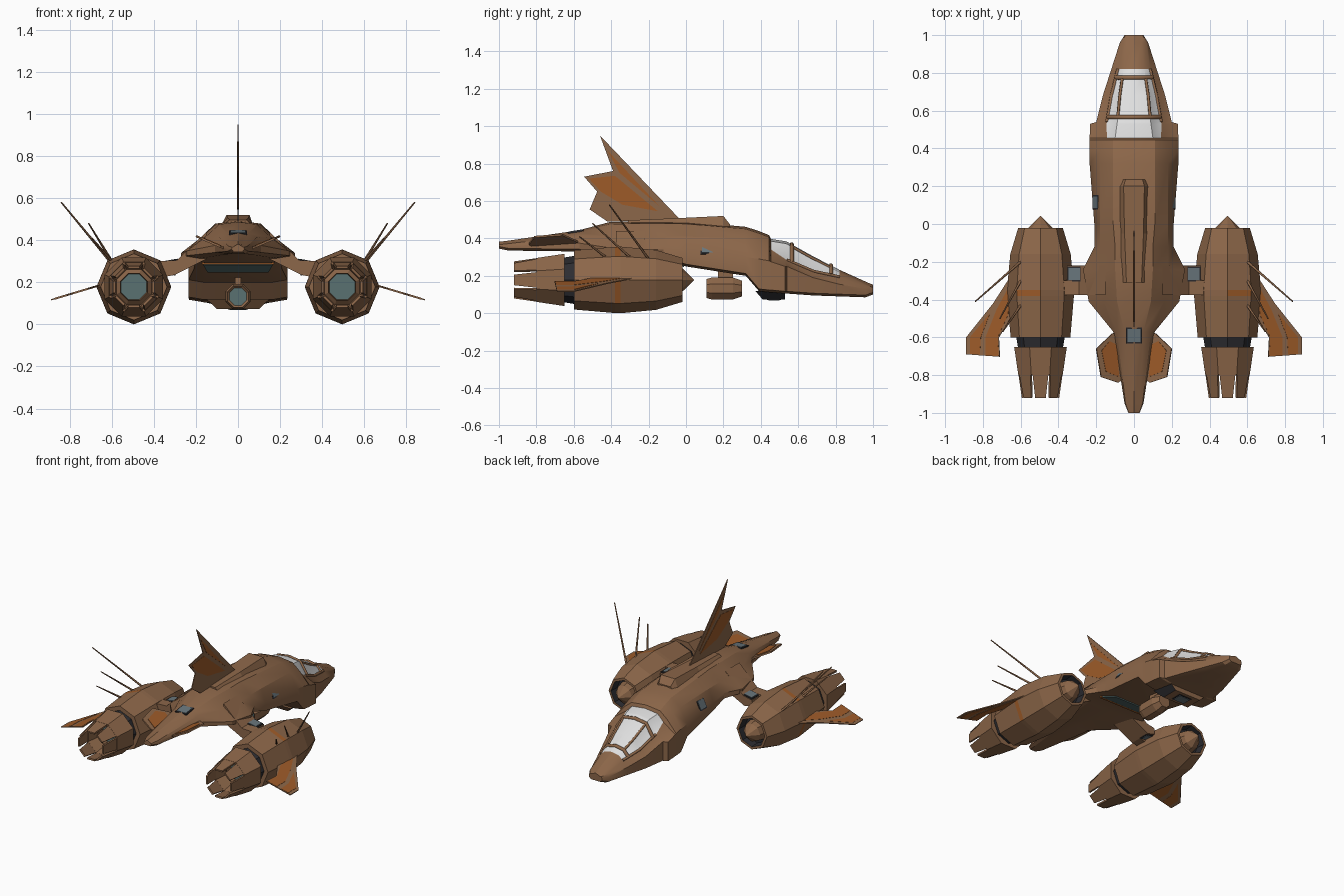
import bpy, bmesh, math
from mathutils import Vector, Matrix

if "Cube" in bpy.data.objects:
    bpy.data.objects.remove(bpy.data.objects["Cube"])

def material(name, r, g, b):
    m = bpy.data.materials.new(name)
    m.diffuse_color = (r, g, b, 1)
    m.use_nodes = True
    m.node_tree.nodes["Principled BSDF"].inputs["Base Color"].default_value = m.diffuse_color
    return m

BROWN = material("hull brown", .265, .135, .067)
ORANGE = material("faded orange", .34, .105, .022)
GLASS = material("canopy white", .74, .74, .74)
SLATE = material("window slate", .14, .18, .20)
TEAL = material("exhaust teal", .10, .165, .165)
DARK = material("dark metal", .025, .025, .03)

def build(name, verts, faces, mats, index=None, smooth=False):
    """Mesh object from vertices and faces, with outward normals."""
    me = bpy.data.meshes.new(name)
    me.from_pydata([tuple(v) for v in verts], [], faces)
    for m in mats:
        me.materials.append(m)
    if index:
        for p, i in zip(me.polygons, index):
            p.material_index = i
    bm = bmesh.new()
    bm.from_mesh(me)
    bmesh.ops.remove_doubles(bm, verts=bm.verts, dist=1e-5)
    bmesh.ops.recalc_face_normals(bm, faces=bm.faces)
    bm.to_mesh(me)
    bm.free()
    ob = bpy.data.objects.new(name, me)
    bpy.context.collection.objects.link(ob)
    if smooth:
        bpy.context.view_layer.objects.active = ob
        ob.select_set(True)
        bpy.ops.object.shade_smooth_by_angle(angle=math.radians(25))
        ob.select_set(False)
    return ob

def loft(name, rings, mats=(BROWN,), rule=None, caps=True, smooth=False):
    """Skin closed rings of equal size; rule(i, j) picks the material."""
    n = len(rings[0])
    faces, idx = [], []
    for i in range(len(rings) - 1):
        for j in range(n):
            k = (j + 1) % n
            faces.append((i*n + j, i*n + k, (i+1)*n + k, (i+1)*n + j))
            idx.append(rule(i, j) if rule else 0)
    if caps:
        last = (len(rings) - 1) * n
        faces += [tuple(range(n)), tuple(range(last, last + n))]
        idx += [0, 0]
    return build(name, [v for r in rings for v in r], faces, mats, idx, smooth)

def plate(name, pts, thick, mat):
    """Flat polygon thickened evenly about its plane."""
    pts = [Vector(p) for p in pts]
    nrm = (pts[1] - pts[0]).cross(pts[2] - pts[0]).normalized() * thick / 2
    return loft(name, [[p - nrm for p in pts], [p + nrm for p in pts]], (mat,))

def box(name, loc, size, mat, rot=(0, 0, 0)):
    bm = bmesh.new()
    bmesh.ops.create_cube(bm, size=1)
    bmesh.ops.scale(bm, vec=size, verts=bm.verts)
    me = bpy.data.meshes.new(name)
    bm.to_mesh(me)
    bm.free()
    me.materials.append(mat)
    ob = bpy.data.objects.new(name, me)
    ob.location, ob.rotation_euler = loc, rot
    bpy.context.collection.objects.link(ob)

def window(name, loc, size, rot):
    """Slate pane in a slightly larger dark frame; the thin axis is the smallest."""
    thin = min(size)
    box(name + "_frame", loc, [d if d == thin else d + .016 for d in size], DARK, rot)
    box(name, loc, [d + .005 if d == thin else d for d in size], SLATE, rot)

def lathe(name, cx, cz, prof, phase, mats=(BROWN,), rule=None):
    """Eight-sided body around a lengthwise axis from (y, radius) points."""
    a = [phase + math.tau * k / 8 for k in range(8)]
    rings = [[(cx + r*math.cos(t), y, cz + r*math.sin(t)) for t in a] for y, r in prof]
    return loft(name, rings, mats, rule, caps=False)

def rod(name, pts, r, tip=None):
    cu = bpy.data.curves.new(name, 'CURVE')
    cu.dimensions, cu.bevel_depth, cu.bevel_resolution = '3D', r, 1
    cu.use_fill_caps = True
    sp = cu.splines.new('POLY')
    sp.points.add(len(pts) - 1)
    for p, c in zip(sp.points, pts):
        p.co = (*c, 1)
    if tip is not None:
        sp.points[-1].radius = tip
    cu.materials.append(BROWN)
    bpy.context.collection.objects.link(bpy.data.objects.new(name, cu))

# Fuselage stations: y, belly z, half width, side top z, shoulder x, z, roof x, z
ST = [(1, .10, .05, .125, .045, .138, .03, .14),
      (.96, .085, .075, .13, .065, .15, .04, .157),
      (.82, .09, .12, .155, .085, .195, .055, .22),
      (.68, .095, .165, .19, .118, .225, .075, .292),
      (.54, .105, .20, .25, .143, .285, .088, .37),
      (.53, .105, .232, .25, .146, .29, .09, .373),
      (.455, .112, .235, .275, .143, .34, .10, .385),
      (.445, .112, .235, .28, .165, .36, .11, .405),
      (.39, .118, .235, .29, .175, .382, .11, .427),
      (.32, .20, .235, .30, .18, .40, .11, .45),
      (.0, .25, .21, .32, .18, .41, .11, .478),
      (-.12, .29, .21, .34, .18, .41, .10, .48),
      (-.24, .30, .27, .34, .18, .41, .10, .48),
      (-.41, .315, .24, .35, .16, .41, .09, .475),
      (-.57, .33, .11, .375, .09, .415, .05, .432),
      (-.95, .335, .05, .36, .045, .372, .03, .376),
      (-1, .345, .03, .36, .028, .366, .02, .37)]

def section(y, zb, w, z2, ws, zs, wt, zt):
    half = [(.7*w, zb), (w, zb + .012), (w, z2), (ws, zs), (wt, zt)]
    pts = [(0, zb)] + half + [(0, zt + .012)] + [(-x, z) for x, z in half[::-1]]
    return [(x, y, z) for x, z in pts]

loft("fuselage", [section(*s) for s in ST], (BROWN, GLASS),
     lambda i, j: int(2 <= i <= 5 and 4 <= j <= 7), smooth=True)

# Canopy frame: arches and rails
def station(y):
    for a, b in zip(ST, ST[1:]):
        if b[0] <= y <= a[0]:
            t = (a[0] - y) / (a[0] - b[0])
            return [p + (q - p) * t for p, q in zip(a, b)]
for y in (.565, .775):
    rod("canopy_arch", section(*station(y))[4:9], .012)
for s in (1, -1):
    rod("canopy_rail", [(s*station(y)[6], y, station(y)[7]) for y in (.775, .68, .565)], .008)
    rod("canopy_sill", [(s*station(y)[4], y, station(y)[5]) for y in (.82, .68, .54)], .009)

# Dorsal spine and fin
loft("dorsal_spine", [[(-b, y, .46), (b, y, .46), (t, y, z), (-t, y, z)] for y, b, t, z in
     ((.235, .06, .045, .475), (.20, .075, .055, .52), (-.05, .085, .05, .508), (-.31, .085, .04, .497))])
FIN = [(-.03, .50), (-.46, .95), (-.39, .76), (-.545, .73), (-.475, .65), (-.515, .555), (-.42, .49)]
plate("dorsal_fin", [(0, y, z) for y, z in FIN], .006, BROWN)
plate("fin_panel_upper", [(0, y, z) for y, z in ((-.14, .57), (-.42, .87), (-.355, .75))], .009, ORANGE)
plate("fin_panel_lower", [(0, y, z) for y, z in ((-.15, .545), (-.38, .735), (-.52, .72), (-.455, .65), (-.34, .58))], .009, ORANGE)

# Tail hatch, belly slit and chin block
window("tail_hatch", (0, -.59, .436), (.07, .07, .008), (math.radians(9), 0, 0))
plate("belly_slit", [(-.165, -.115, .286), (-.145, -.01, .251), (.145, -.01, .251), (.165, -.115, .286)], .009, TEAL)
plate("belly_slit_trim", [(-.17, -.119, .288), (-.17, -.135, .289), (.17, -.135, .289), (.17, -.119, .288)], .009, ORANGE)
loft("chin_block", [[(-w, a, z), (w, a, z), (w, b, z), (-w, b, z)] for w, a, b, z in
     ((.15, .37, .53, .12), (.10, .41, .53, .073))], (BROWN, DARK), lambda i, j: j % 2)
window("chin_window", (0, .47, .073), (.08, .06, .006), (0, 0, 0))

# Belly pod
lathe("belly_pod", 0, .132, [(.12, 0), (.12, .045), (.11, .055), (.14, .064), (.25, .064), (.30, .045), (.30, 0)],
      math.pi/8, (BROWN, TEAL), lambda i, j: int(i == 0))
box("pod_mount", (0, .21, .21), (.03, .08, .06), BROWN)

EX, EZ = .495, .178
for s in (1, -1):
    # Side windows, pylons with hatches
    window("side_window", (s*.198, .115, .348), (.010, .06, .06), (0, math.radians(-25)*s, 0))
    pyl = [(.15, .44), (.29, .305), (.38, .30), (.38, .22), (.30, .235), (.15, .31)]
    loft("pylon", [[(s*x, y, z) for x, z in pyl] for y in (-.30, -.375)])
    loft("pylon_shoulder", [[(s*x, y, z) for x, z in pyl[:2] + [(.355, .29), (.355, .25)] + pyl[4:]] for y in (-.22, -.31)])
    window("pylon_hatch", (s*.315, -.265, .301), (.06, .065, .008), (0, math.radians(10)*s, 0))
    window("pylon_lower_hatch", (s*.325, -.265, .242), (.04, .05, .008), (0, math.radians(-12)*s, 0))

    # Engine body with intake cone and short orange bands on the outer side
    prof = [(.045, 0), (-.02, .063), (-.08, .075), (-.08, .095), (-.02, .10), (-.02, .118), (-.16, .16),
            (-.35, .178), (-.38, .177), (-.60, .158), (-.60, .128), (-.66, .118), (-.66, 0)]
    outer = (1, 7) if s == 1 else (2, 4)
    def body_rule(i, j):
        if i == 7 and j in outer:
            return 2
        return 1 if i in (2, 3, 10, 11) else 0
    lathe("engine_body", s*EX, EZ, prof, 0, (BROWN, DARK, ORANGE), body_rule)
    # Exhaust nozzle, glow disc and petals
    lathe("engine_nozzle", s*EX, EZ, [(-.65, .10), (-.65, .151), (-.80, .127), (-.80, .112), (-.72, .09), (-.74, .07), (-.70, .066), (-.70, 0)],
          math.pi/8, (BROWN, TEAL), lambda i, j: int(i == 6))
    for k in range(8):
        turn = Matrix.Translation((s*EX, 0, EZ)) @ Matrix.Rotation(k*math.pi/4, 4, 'Y')
        pts = [(-.042, -.795, .111), (.042, -.795, .111), (.028, -.92, .093), (-.028, -.92, .093)]
        plate("nozzle_petal", [turn @ Vector(p) for p in pts], .012, BROWN)

    # Engine winglet with orange stripes
    def wing(pts):
        return [(s*x, y, .185 - .3*(x - .66)) for x, y in pts]
    plate("winglet", wing([(.61, -.21), (.745, -.42), (.888, -.60), (.888, -.69), (.71, -.703), (.715, -.60), (.655, -.5)]), .006, BROWN)
    plate("winglet_stripe_inner", wing([(.66, -.33), (.725, -.45), (.785, -.60), (.785, -.695), (.715, -.70), (.72, -.60), (.665, -.48)]), .009, ORANGE)
    plate("winglet_stripe_outer", wing([(.76, -.47), (.868, -.60), (.868, -.688), (.815, -.69), (.81, -.60)]), .009, ORANGE)

    # Antenna spikes
    for base, tip in (((.60, -.20, .29), (.84, -.41, .58)), ((.60, -.30, .30), (.71, -.50, .48)),
                      ((.60, -.43, .30), (.695, -.57, .41))):
        rod("antenna_spike", [(s*base[0], *base[1:]), (s*tip[0], *tip[1:])], .007, .5)

    # Tail flaps with orange inlay on the upper side
    def flap(pts, lift=0):
        return [(s*x, y, .355 + lift + .43*(x - .05)) for x, y in pts]
    plate("tail_flap", flap([(.04, -.56), (.115, -.58), (.20, -.66), (.175, -.81), (.085, -.84), (.03, -.80)]), .01, BROWN)
    plate("tail_flap_inlay", flap([(.09, -.64), (.13, -.62), (.172, -.67), (.15, -.78), (.08, -.81)], .005), .006, ORANGE)
